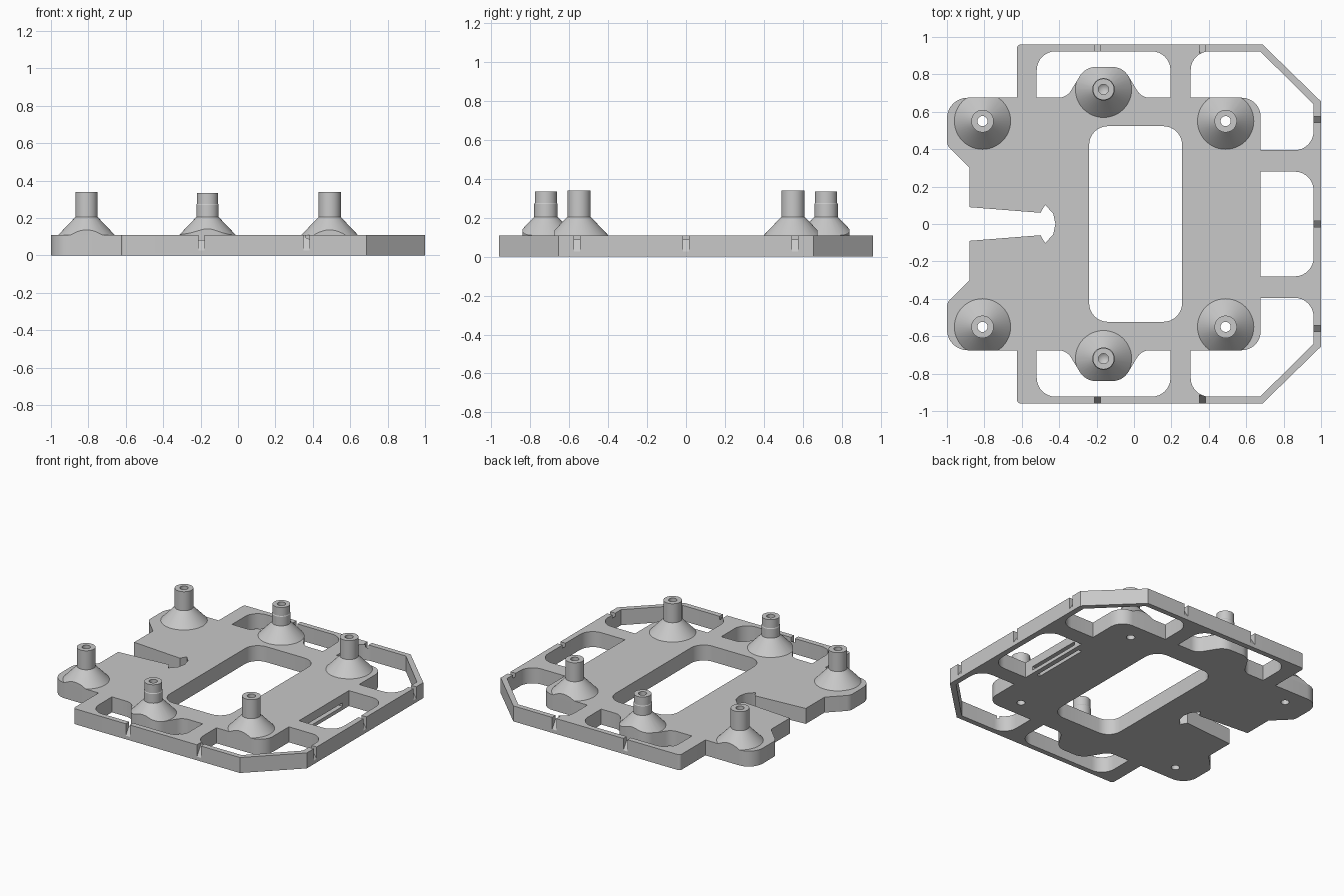
import bpy, bmesh, math
from mathutils import Vector

cube = bpy.data.objects.get("Cube")
if cube:
    bpy.data.objects.remove(cube)

T = 0.11                       # plate thickness
HOLE = 0.027                   # screw hole radius
CORNER_POSTS = [(x, s * 0.55) for x in (-0.81, 0.49) for s in (1, -1)]
MIDDLE_POSTS = [(-0.163, s * 0.72) for s in (1, -1)]

grey = bpy.data.materials.new("plain_grey")
grey.use_nodes = True
COLOUR = (0.58, 0.58, 0.58, 1)
grey.diffuse_color = COLOUR
grey.node_tree.nodes["Principled BSDF"].inputs["Base Color"].default_value = COLOUR


def rounded(corners, steps=8):
    """Turn (x, y, radius) corners into a polygon with filleted corners."""
    out = []
    for i, (x, y, r) in enumerate(corners):
        p = Vector((x, y, 0))
        if not r:
            out.append(p)
            continue
        a = (Vector((*corners[i - 1][:2], 0)) - p).normalized()
        b = (Vector((*corners[(i + 1) % len(corners)][:2], 0)) - p).normalized()
        half = a.angle(b) / 2
        c = p + (a + b).normalized() * r / math.sin(half)
        t = r / math.tan(half)
        u, v = (p + a * t - c).normalized(), (p + b * t - c).normalized()
        out += [c + u.slerp(v, k / steps).normalized() * r for k in range(steps + 1)]
    return out


def flip(corners):
    return [(x, -y, r) for x, y, r in corners]


def link(name, mesh):
    ob = bpy.data.objects.new(name, mesh)
    bpy.context.collection.objects.link(ob)
    return ob


def finish(ob):
    ob.data.materials.clear()
    ob.data.materials.append(grey)
    bpy.ops.object.select_all(action='DESELECT')
    ob.select_set(True)
    bpy.context.view_layer.objects.active = ob
    bpy.ops.object.shade_smooth_by_angle(angle=math.radians(30))


def prism(name, loops, z0, z1):
    """Filled flat outline with holes, given thickness."""
    cu = bpy.data.curves.new(name, 'CURVE')
    cu.dimensions, cu.fill_mode, cu.extrude = '2D', 'BOTH', (z1 - z0) / 2
    for loop in loops:
        sp = cu.splines.new('POLY')
        sp.points.add(len(loop) - 1)
        for pt, co in zip(sp.points, loop):
            pt.co = (co.x, co.y, 0, 1)
        sp.use_cyclic_u = True
    tmp = link(name + "_curve", cu)
    dg = bpy.context.evaluated_depsgraph_get()
    mesh = bpy.data.meshes.new_from_object(tmp.evaluated_get(dg))
    bpy.data.objects.remove(tmp)
    bm = bmesh.new()
    bm.from_mesh(mesh)
    bmesh.ops.translate(bm, verts=bm.verts, vec=(0, 0, (z0 + z1) / 2))
    bmesh.ops.remove_doubles(bm, verts=bm.verts, dist=1e-5)
    bmesh.ops.recalc_face_normals(bm, faces=bm.faces)
    bm.to_mesh(mesh)
    bm.free()
    return link(name, mesh)


def lathe(name, profile, x, y, steps=48):
    bm = bmesh.new()
    vs = [bm.verts.new((r, 0, z)) for r, z in profile]
    es = [bm.edges.new((vs[i], vs[(i + 1) % len(vs)])) for i in range(len(vs))
          if profile[i][0] + profile[(i + 1) % len(vs)][0] > 0]
    bmesh.ops.spin(bm, geom=vs + es, cent=(0, 0, 0), axis=(0, 0, 1),
                   angle=math.tau, steps=steps)
    bmesh.ops.remove_doubles(bm, verts=bm.verts, dist=1e-5)
    bmesh.ops.recalc_face_normals(bm, faces=bm.faces)
    bmesh.ops.translate(bm, verts=bm.verts, vec=(x, y, 0))
    mesh = bpy.data.meshes.new(name)
    bm.to_mesh(mesh)
    bm.free()
    return link(name, mesh)


def boolean(ob, cutter, op):
    """Apply a boolean and keep the result as plain mesh."""
    mod = ob.modifiers.new("cut", 'BOOLEAN')
    mod.object, mod.operation, mod.solver = cutter, op, 'EXACT'
    dg = bpy.context.evaluated_depsgraph_get()
    mesh = bpy.data.meshes.new_from_object(ob.evaluated_get(dg))
    ob.modifiers.clear()
    ob.data = mesh


def cut_profile(ob, section, origin, along, out, width):
    """Cut a channel: section is (outward, z) points swept over width."""
    bm = bmesh.new()
    along, out = Vector(along), Vector(out)
    ends = [[bm.verts.new(Vector(origin) + out * d + along * s * width / 2
                          + Vector((0, 0, z))) for d, z in section] for s in (-1, 1)]
    bm.faces.new(ends[0])
    bm.faces.new(ends[1])
    n = len(section)
    for i in range(n):
        j = (i + 1) % n
        bm.faces.new((ends[0][i], ends[0][j], ends[1][j], ends[1][i]))
    bmesh.ops.recalc_face_normals(bm, faces=bm.faces)
    mesh = bpy.data.meshes.new("channel_cutter")
    bm.to_mesh(mesh)
    bm.free()
    cutter = link("channel_cutter", mesh)
    boolean(ob, cutter, 'DIFFERENCE')
    bpy.data.objects.remove(cutter)


# Outer outline: back half, mirrored to the front, with the keyhole slot on the side
back_half = [(-0.42, 0, 0), (-0.432, 0.055, 0), (-0.475, 0.103, 0), (-0.5, 0.06, 0),
             (-0.88, 0.09, 0), (-0.88, 0.3, 0), (-1, 0.42, 0.06), (-1, 0.675, 0.11),
             (-0.625, 0.675, 0), (-0.625, 0.96, 0.02), (0.687, 0.96, 0), (1, 0.655, 0)]
outline = back_half + flip(back_half[:0:-1])

# Openings
centre = [(-0.24, 0.523, 0.1), (0.257, 0.523, 0.1),
          (0.257, -0.523, 0.1), (-0.24, -0.523, 0.1)]
tab = -0.16
tab_hole = [(-0.52, 0.675, 0), (-0.52, 0.923, 0.1), (0.195, 0.923, 0.1),
            (0.195, 0.675, 0), (tab + 0.2, 0.675, 0.08), (tab + 0.1, 0.84, 0.1),
            (tab - 0.1, 0.84, 0.1), (tab - 0.2, 0.675, 0.08)]
corner_hole = [(0.303, 0.675, 0), (0.303, 0.923, 0.1), (0.675, 0.923, 0),
               (0.96, 0.64, 0), (0.96, 0.395, 0.1), (0.677, 0.395, 0),
               (0.677, 0.675, 0.1)]
side_hole = [(0.677, 0.28, 0), (0.96, 0.28, 0.1), (0.96, -0.28, 0.1), (0.677, -0.28, 0)]
loops = [rounded(c) for c in (outline, centre, tab_hole, flip(tab_hole),
                              corner_hole, flip(corner_hole), side_hole)]
drills = [[Vector((x + HOLE * math.cos(k * math.tau / 48),
                   y + HOLE * math.sin(k * math.tau / 48), 0)) for k in range(48)]
          for x, y in CORNER_POSTS]

# Base plate with screw holes
plate = prism("base_plate", loops + drills, 0, T)

# Sloped notches in the thin outer frame
notch = [(-0.045, 0.095), (0.01, 0.01), (0.01, 0.2), (-0.045, 0.2)]
for x in (-0.195, 0.365):
    for s in (1, -1):
        cut_profile(plate, notch, (x, s * 0.96, 0), (1, 0, 0), (0, s, 0), 0.032)
for y in (-0.56, 0, 0.56):
    cut_profile(plate, notch, (1, y, 0), (0, 1, 0), (1, 0, 0), 0.032)

# Bent strap channel from the side opening to the underside
channel = [(0.05, 0.025), (0.05, 0.05), (-0.06, 0.05), (-0.06, -0.05),
           (-0.035, -0.05), (-0.035, 0.025)]
cut_profile(plate, channel, (0.677, 0, 0), (0, 1, 0), (1, 0, 0), 0.42)
finish(plate)

# Flared posts, trimmed to the plate outline
trim = prism("trim_helper", loops, 0.05, 0.45)
flare = [(0.16, 0.1), (0.06, 0.205)]
open_post = [(HOLE, 0.1)] + flare + [(0.06, 0.34), (HOLE, 0.34)]
blind_post = [(0, 0.1)] + flare + [(0.06, 0.27), (0.057, 0.275), (0.057, 0.335),
                                   (HOLE, 0.335), (HOLE, 0.27), (0, 0.25)]
for name, profile, spots in (("corner_post", open_post, CORNER_POSTS),
                             ("middle_post", blind_post, MIDDLE_POSTS)):
    for x, y in spots:
        post = lathe(name, profile, x, y)
        boolean(post, trim, 'INTERSECT')
        finish(post)
bpy.data.objects.remove(trim)
